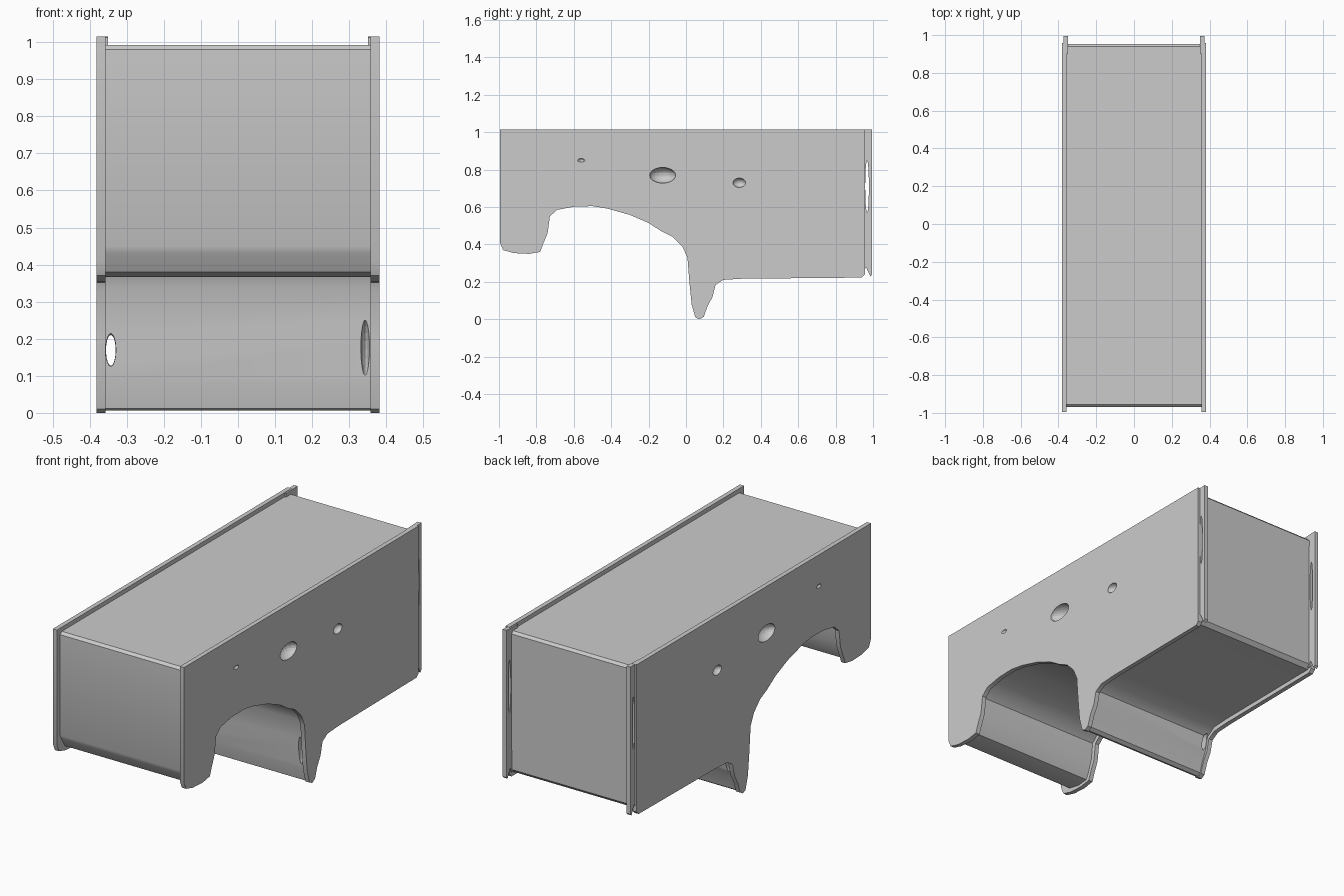
import bpy, bmesh
from mathutils import Matrix

if "Cube" in bpy.data.objects:
    bpy.data.objects.remove(bpy.data.objects["Cube"])

# Outline of the side panels (y, z), running front to back along the lower edge
PANEL = [(-.995, 1.015), (-.995, .41), (-.978, .37), (-.92, .354), (-.84, .35), (-.78, .36),
         (-.765, .40), (-.74, .46), (-.728, .55), (-.69, .585), (-.6, .602), (-.5, .605),
         (-.42, .592), (-.3, .558), (-.2, .515), (-.13, .47), (-.07, .44), (-.02, .39),
         (.008, .33), (.018, .2), (.03, .08), (.05, .01), (.072, 0), (.095, .013),
         (.115, .07), (.142, .12), (.158, .185), (.2, .211), (.3, .217), (.94, .223),
         (.957, .24), (.957, 1.015)]

# Outline of the body between the panels, slightly inside them
BODY = [(-.955, .993), (-.968, .98), (-.968, .45), (-.96, .43), (-.93, .38), (-.86, .366),
        (-.80, .372), (-.785, .40), (-.76, .47), (-.75, .56), (-.70, .606), (-.6, .624),
        (-.5, .626), (-.41, .612), (-.29, .576), (-.19, .532), (-.06, .456), (-.005, .40),
        (.02, .34), (.03, .2), (.04, .08), (.055, .012), (.072, .006), (.09, .018),
        (.107, .075), (.132, .13), (.148, .20), (.2, .235), (.3, .24), (.93, .245),
        (.95, .265), (.952, .98), (.94, .993)]


def finish(name, bm):
    bmesh.ops.recalc_face_normals(bm, faces=bm.faces)
    mesh = bpy.data.meshes.new(name)
    bm.to_mesh(mesh)
    bm.free()
    ob = bpy.data.objects.new(name, mesh)
    bpy.context.collection.objects.link(ob)
    return ob


def extrude_profile(name, points, x0, x1):
    bm = bmesh.new()
    face = bm.faces.new([bm.verts.new((x0, y, z)) for y, z in points])
    out = bmesh.ops.extrude_face_region(bm, geom=[face])
    verts = [v for v in out["geom"] if isinstance(v, bmesh.types.BMVert)]
    bmesh.ops.translate(bm, verts=verts, vec=(x1 - x0, 0, 0))
    return finish(name, bm)


def cut(ob, cutter):
    mod = ob.modifiers.new("cut", "BOOLEAN")
    mod.operation = "DIFFERENCE"
    mod.solver = "EXACT"
    mod.object = cutter


def smooth(ob):
    bpy.ops.object.select_all(action="DESELECT")
    ob.select_set(True)
    bpy.context.view_layer.objects.active = ob
    bpy.ops.object.shade_smooth_by_angle(angle=0.6)


def ellipsoid_cutter(name, items):
    bm = bmesh.new()
    for pos, size in items:
        mat = Matrix.Translation(pos) @ Matrix.Diagonal((*size, 1))
        bmesh.ops.create_uvsphere(bm, u_segments=20, v_segments=12, radius=1, matrix=mat)
    ob = finish(name, bm)
    ob.hide_render = True
    ob.hide_set(True)
    return ob


# Cutters: dents in both sides, and slots in the hanging wall
dents = []
for s in (-1, 1):
    dents += [((s * .385, -.125, .77), (.05, .07, .042)),
              ((s * .385, .285, .73), (.03, .035, .025)),
              ((s * .385, -.56, .85), (.012, .02, .01))]
dent_cutter = ellipsoid_cutter("dent_cutter", dents)
slot_cutter = ellipsoid_cutter("slot_cutter", [((-.343, .07, .17), (.014, .2, .045)),
                                               ((.343, 0, .17), (.014, .06, .09))])

# Body
body = extrude_profile("body", BODY, -.364, .364)
smooth(body)
cut(body, dent_cutter)
cut(body, slot_cutter)

for side, s in (("left", -1), ("right", 1)):
    # Side panel with wheel arch
    panel = extrude_profile(side + "_side_panel", PANEL, s * .358, s * .382)
    smooth(panel)
    cut(panel, dent_cutter)
    # Rear flange with a slit
    flange = extrude_profile(side + "_rear_flange",
                             [(.90, 1.012), (.90, .26), (.95, .25), (.962, .28),
                              (.985, .23), (.995, .24), (.995, 1.015)],
                             s * .35, s * .372)
    slit = ellipsoid_cutter(side + "_slit_cutter", [((s * .36, .968, .71), (.1, .010, .14))])
    cut(flange, slit)
